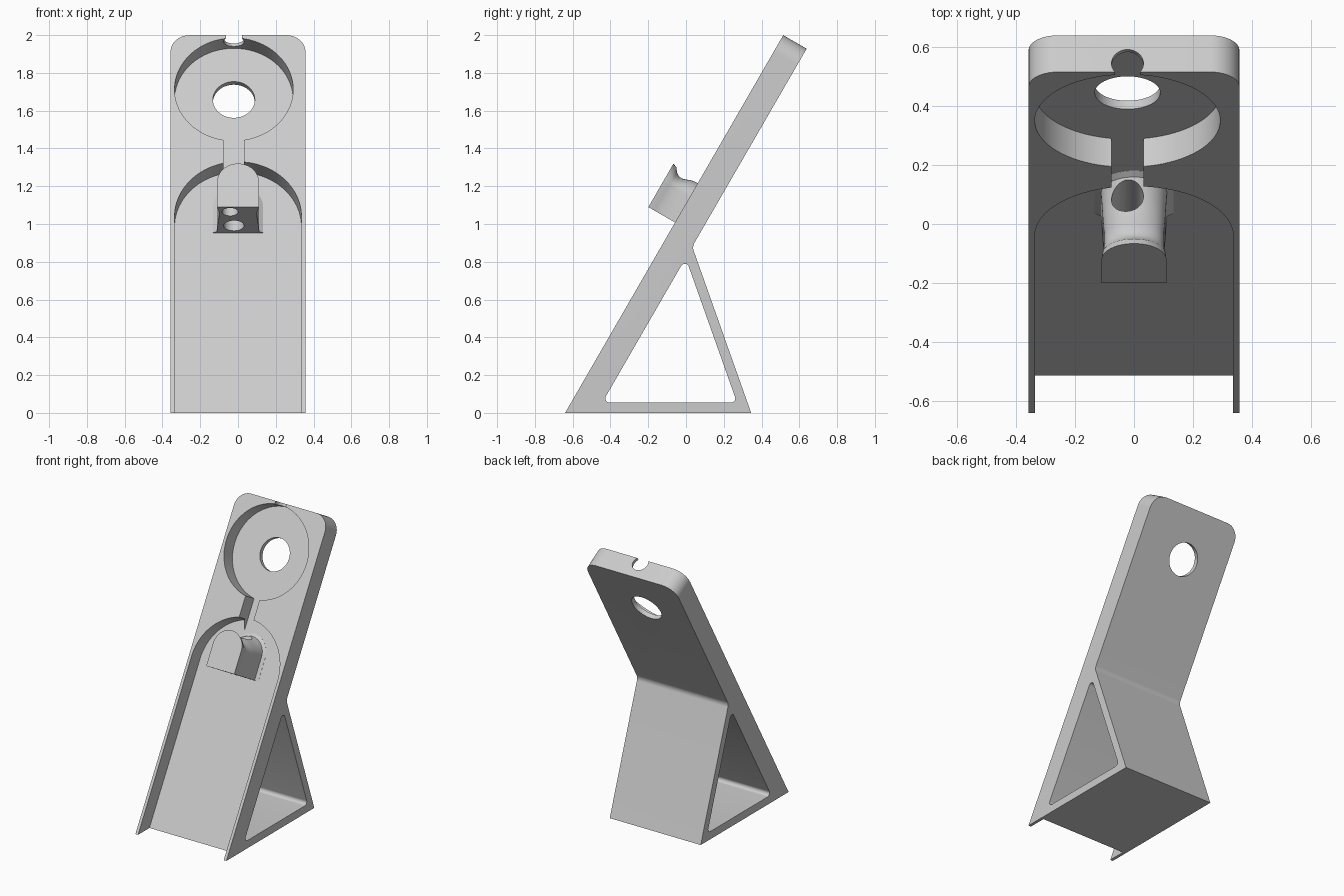
import bpy, bmesh, math
from mathutils import Matrix, Vector

cube = bpy.data.objects.get("Cube")
if cube:
    bpy.data.objects.remove(cube, do_unlink=True)

GREY = (0.6, 0.6, 0.6, 1)
mat = bpy.data.materials.new("plain_grey")
mat.use_nodes = True
mat.diffuse_color = GREY
mat.node_tree.nodes["Principled BSDF"].inputs["Base Color"].default_value = GREY

# Frames: the backrest leans 60 degrees; across = x, up = along slope, out = normal
across = Vector((1, 0, 0))
up = Vector((0, 0.5, math.sqrt(0.75)))
out = across.cross(up)
FOOT = Vector((0, -0.64, 0))


def frame(a, b, c, origin):
    m = Matrix((a, b, c)).transposed().to_4x4()
    m.translation = origin
    return m


SIDE = frame(Vector((0, 1, 0)), Vector((0, 0, 1)), across, Vector())
FACE = frame(across, up, out, FOOT)
ALONG = frame(out, across, up, FOOT)


def loft(name, sections, matrix):
    """Solid through a list of rings of equal length."""
    bm = bmesh.new()
    rings = [[bm.verts.new(matrix @ Vector(p)) for p in s] for s in sections]
    n = len(rings[0])
    for r, s in zip(rings, rings[1:]):
        for i in range(n):
            j = (i + 1) % n
            bm.faces.new((r[i], r[j], s[j], s[i]))
    bm.faces.new(rings[0][::-1])
    bm.faces.new(rings[-1])
    bmesh.ops.recalc_face_normals(bm, faces=bm.faces)
    me = bpy.data.meshes.new(name)
    bm.to_mesh(me)
    bm.free()
    me.materials.append(mat)
    ob = bpy.data.objects.new(name, me)
    bpy.context.collection.objects.link(ob)
    return ob


def prism(name, pts, lo, hi, matrix):
    return loft(name, [[(a, b, c) for a, b in pts] for c in (lo, hi)], matrix)


def circle(a, b, r, n=64):
    return [(a + r * math.cos(2 * math.pi * i / n),
             b + r * math.sin(2 * math.pi * i / n)) for i in range(n)]


def rounded(corners, seg=10):
    """Polygon from (a, b, radius) corners with filleted corners."""
    pts = []
    for i, (a, b, r) in enumerate(corners):
        p = Vector((a, b))
        if r == 0:
            pts.append((a, b))
            continue
        d0 = (Vector(corners[i - 1][:2]) - p).normalized()
        d1 = (Vector(corners[(i + 1) % len(corners)][:2]) - p).normalized()
        half = d0.angle(d1) / 2
        centre = p + (d0 + d1).normalized() * (r / math.sin(half))
        start = p + d0 * (r / math.tan(half)) - centre
        end = p + d1 * (r / math.tan(half)) - centre
        sweep = start.angle(end)
        for k in range(seg + 1):
            t = k / seg
            v = (start * math.sin((1 - t) * sweep) + end * math.sin(t * sweep)) / math.sin(sweep)
            pts.append(tuple(centre + v))
    return pts


def cut(ob, cutter, operation='DIFFERENCE'):
    cutter.hide_render = True
    mod = ob.modifiers.new("cut", 'BOOLEAN')
    mod.operation = operation
    mod.solver = 'EXACT'
    mod.object = cutter
    bpy.context.view_layer.objects.active = ob
    bpy.ops.object.modifier_apply(modifier=mod.name)
    bpy.data.objects.remove(cutter, do_unlink=True)


HALF, LENGTH, DEPTH = 0.357, 2.309, 0.11
CX = -0.022       # cable line sits slightly off centre
BORE_OUT = -0.034

# Stand body: leaning backrest with rear leg, extruded sideways
stand = prism("stand_body", rounded([
    (-0.64, 0, 0), (0.515, 2, 0), (0.639, 1.9285, 0),
    (0.033, 0.88, 0.05), (0.345, 0, 0)]), -0.5, 0.5, SIDE)
# Trim to width with rounded top corners
cut(stand, prism("outline", rounded([
    (-HALF, -1, 0), (HALF, -1, 0), (HALF, LENGTH, 0.1), (-HALF, LENGTH, 0.1)]),
    -2, 1, FACE), 'INTERSECT')
# Triangular opening behind the backrest
cut(stand, prism("leg_opening", rounded([
    (-0.443, 0.055, 0.022), (0.27, 0.055, 0.022), (-0.0015, 0.82, 0.022)]),
    -1, 1, SIDE))
# Arched channel, round pocket, connecting neck and through hole
W = 0.336
cut(stand, prism("channel", rounded([
    (-W, -0.5, 0), (W, -0.5, 0), (W, 1.535, W - 0.001), (-W, 1.535, W - 0.001)], 24),
    -DEPTH, 0.3, FACE))
cut(stand, prism("pocket", circle(CX, 1.978, 0.314, 96), -DEPTH, 0.3, FACE))
cut(stand, prism("neck", [(CX - 0.055, 1.45), (CX + 0.055, 1.45),
                          (CX + 0.055, 1.8), (CX - 0.055, 1.8)], -DEPTH, 0.3, FACE))
cut(stand, prism("through_hole", circle(CX, 1.978, 0.111), -0.3, 0.1, FACE))
# Cable notch through the top edge
cut(stand, prism("top_notch", circle(BORE_OUT, CX, 0.054, 40), 2.15, 2.45, ALONG))


# Hook: arched front plate on a waisted stem with a flared foot
def arch(height, rx, ry, n=24):
    ring = [(-rx, 1.164, height), (rx, 1.164, height)]
    for i in range(n + 1):
        t = math.pi * i / n
        ring.append((rx * math.cos(t), 1.32 + ry * math.sin(t), height))
    return ring


waist = [(-0.125, 0.133, 0.133), (-0.109, 0.133, 0.133), (-0.096, 0.112, 0.112),
         (-0.05, 0.109, 0.095), (0, 0.106, 0.086), (0.037, 0.103, 0.08),
         (0.063, 0.1, 0.07), (0.085, 0.1, 0.064), (0.105, 0.1, 0.066),
         (0.125, 0.103, 0.08), (0.139, 0.107, 0.1), (0.163, 0.11, 0.11)]
hook = loft("cable_hook", [arch(*w) for w in waist], FACE)
cut(hook, prism("cable_bore", circle(BORE_OUT, CX, 0.054, 40), 1, 1.6, ALONG))
cut(hook, prism("blind_bore", circle(0.112, -0.042, 0.042, 40), 1, 1.27, ALONG))

# Smooth curved walls, crisp edges
bpy.ops.object.select_all(action='DESELECT')
for ob in (stand, hook):
    ob.select_set(True)
    bpy.context.view_layer.objects.active = ob
bpy.ops.object.shade_smooth_by_angle(angle=math.radians(30))
